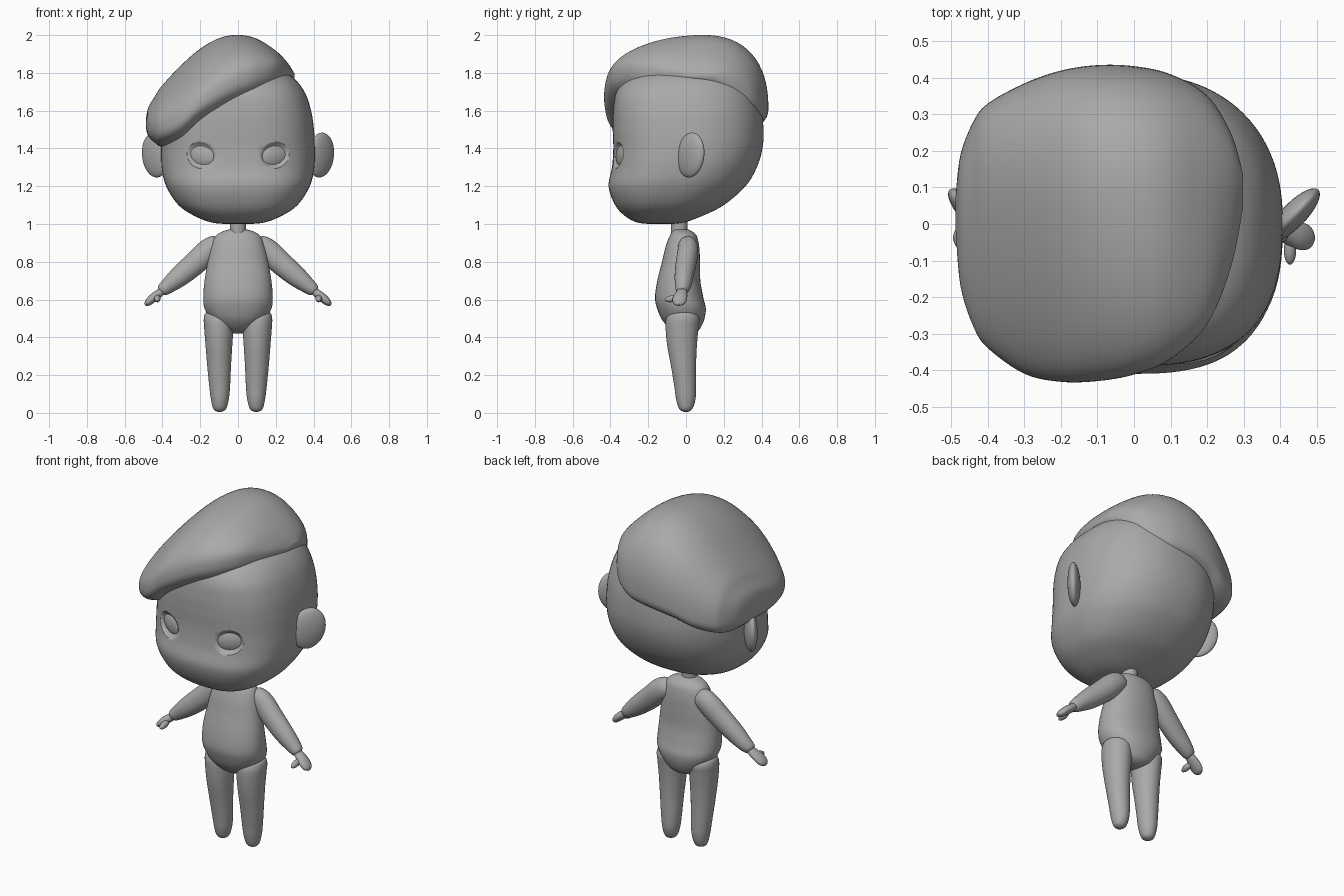
import bpy, bmesh, math
from mathutils import Matrix, Vector

if "Cube" in bpy.data.objects:
    bpy.data.objects.remove(bpy.data.objects["Cube"])

grey = bpy.data.materials.new("plain_grey")
grey.diffuse_color = (0.4, 0.4, 0.4, 1)
grey.use_nodes = True
grey.node_tree.nodes["Principled BSDF"].inputs["Base Color"].default_value = grey.diffuse_color


def spline(rows, sub):
    """Smooth the station rows with a Catmull-Rom curve."""
    out = []
    for i in range(len(rows) - 1):
        p0, p1 = rows[max(i - 1, 0)], rows[i]
        p2, p3 = rows[i + 1], rows[min(i + 2, len(rows) - 1)]
        for k in range(sub):
            t = k / sub
            out.append([0.5 * (2 * b + (c - a) * t + (2 * a - 5 * b + 4 * c - d) * t * t
                               + (3 * b - a - 3 * c + d) * t ** 3)
                        for a, b, c, d in zip(p0, p1, p2, p3)])
    out.append(list(rows[-1]))
    return out


def unit_ring(n, front=2.0, back=2.0):
    """Superellipse points; front is the exponent for the negative second axis."""
    pts = []
    for k in range(n):
        a = 2 * math.pi * k / n
        c, s = math.cos(a), math.sin(a)
        e = front if s < 0 else back
        r = (abs(c) ** e + abs(s) ** e) ** (-1 / e)
        pts.append((c * r, s * r))
    return pts


def finish(name, bm):
    bmesh.ops.recalc_face_normals(bm, faces=bm.faces)
    me = bpy.data.meshes.new(name)
    bm.to_mesh(me)
    bm.free()
    me.materials.append(grey)
    ob = bpy.data.objects.new(name, me)
    bpy.context.collection.objects.link(ob)
    return ob


def smooth(ob, angle=50):
    bpy.ops.object.select_all(action='DESELECT')
    ob.select_set(True)
    bpy.context.view_layer.objects.active = ob
    bpy.ops.object.shade_smooth_by_angle(angle=math.radians(angle))


def loft(name, rows, place, ring, sub=5):
    """Bridge rings placed along the smoothed stations and close both ends."""
    bm = bmesh.new()
    loops = [[bm.verts.new(place(row, u, v)) for u, v in ring] for row in spline(rows, sub)]
    n = len(ring)
    for a, b in zip(loops, loops[1:]):
        for k in range(n):
            bm.faces.new((a[k], a[(k + 1) % n], b[(k + 1) % n], b[k]))
    for end in (loops[0], loops[-1]):
        mid = bm.verts.new(sum((v.co for v in end), Vector()) / n)
        for k in range(n):
            bm.faces.new((end[k], end[(k + 1) % n], mid))
    return finish(name, bm)


def ellipsoid(name, loc, radii, rot):
    bm = bmesh.new()
    bmesh.ops.create_uvsphere(bm, u_segments=40, v_segments=24, radius=1)
    bmesh.ops.transform(bm, verts=bm.verts,
                        matrix=Matrix.Translation(loc) @ rot @ Matrix.Diagonal((*radii, 1)))
    return finish(name, bm)


# Upright parts use stations: centre x, half width, front y, back y, height
def upright(row, u, v):
    cx, hw, yf, yb, z = row
    return (cx + u * hw, (yf + yb) / 2 + v * (yb - yf) / 2, z)


# Head
head = loft("head", [
    (0, .03, -.16, -.10, 1.0), (0, .13, -.25, -.02, 1.006), (0, .225, -.32, .08, 1.04),
    (0, .315, -.375, .20, 1.10), (0, .380, -.410, .315, 1.20), (0, .404, -.392, .375, 1.30),
    (0, .407, -.385, .405, 1.40), (0, .402, -.388, .41, 1.50), (0, .387, -.386, .40, 1.60),
    (0, .352, -.368, .37, 1.70), (0, .285, -.30, .31, 1.78), (0, .17, -.18, .2, 1.835),
    (0, .03, -.02, .05, 1.85)], upright, unit_ring(96, 2.7, 2.25), 6)

# Eye sockets cut into the face, with slightly domed eyes inside
for s, side in ((1, "left"), (-1, "right")):
    tilt = Matrix.Rotation(s * math.radians(24), 4, 'Z') @ Matrix.Rotation(-s * math.radians(12), 4, 'Y')
    cutter = ellipsoid("socket_cutter", (s * .197, -.392, 1.365), (.104, .055, .077), tilt)
    mod = head.modifiers.new("socket", 'BOOLEAN')
    mod.operation, mod.object, mod.solver = 'DIFFERENCE', cutter, 'EXACT'
    bpy.context.view_layer.objects.active = head
    bpy.ops.object.modifier_apply(modifier=mod.name)
    bpy.data.objects.remove(cutter)
    smooth(ellipsoid("eye_" + side, (s * .192, -.325, 1.363), (.092, .032, .066), tilt))
smooth(head)


# Swept hair cap: stations run across x with front y, back y, mid height, rise, drop, slope
def hair_point(row, u, v):
    x, yf, yb, zc, up, down, slope = row
    z = zc - slope * u + (up * (1 + .35 * u) * v if v > 0 else down * v)
    return (x, (yf + yb) / 2 + u * (yb - yf) / 2, z)


smooth(loft("hair", [
    (-.488, -.02, .08, 1.53, .02, .02, 0), (-.475, -.17, .19, 1.525, .085, .06, 0),
    (-.44, -.28, .28, 1.52, .145, .09, 0), (-.4, -.34, .33, 1.525, .195, .115, 0),
    (-.3, -.41, .385, 1.56, .265, .13, .01), (-.2, -.432, .42, 1.62, .295, .13, .03),
    (-.1, -.43, .435, 1.66, .315, .13, .05), (0, -.412, .432, 1.69, .307, .13, .07),
    (.1, -.37, .41, 1.71, .27, .12, .08), (.2, -.275, .352, 1.745, .172, .10, .07),
    (.265, -.12, .25, 1.775, .075, .05, .03), (.298, .04, .14, 1.785, .012, .012, 0)],
    hair_point, unit_ring(80, 2.8, 2.3), 6))

# Neck and torso
smooth(loft("neck", [(0, .042, -.08, .008, .92), (0, .042, -.08, .008, .97),
                     (0, .042, -.08, .008, 1.04)], upright, unit_ring(32)))
smooth(loft("torso", [
    (0, .03, -.02, .04, .42), (0, .085, -.075, .07, .44), (0, .14, -.125, .095, .49),
    (0, .176, -.152, .105, .55), (0, .184, -.164, .092, .61), (0, .177, -.152, .076, .70),
    (0, .160, -.127, .074, .80), (0, .142, -.108, .07, .88), (0, .115, -.085, .055, .94),
    (0, .06, -.065, .02, .968), (0, .02, -.04, 0, .972)], upright, unit_ring(48, 2.2, 2.2)))


# Limb rings across a slanted arm: x, y, z, in-plane radius, depth radius
def slanted(side):
    return lambda r, u, v: (side * (r[0] + .66 * u * r[3]), r[1] + v * r[4], r[2] + .75 * u * r[3])


for s, side in ((1, "left"), (-1, "right")):
    # Leg with rounded foot
    smooth(loft("leg_" + side, [
        (s * .097, .008, -.01, .01, .005), (s * .097, .033, -.035, .033, .02),
        (s * .096, .047, -.052, .05, .07), (s * .097, .055, -.062, .053, .14),
        (s * .1, .063, -.08, .053, .25), (s * .101, .071, -.1, .058, .36),
        (s * .102, .077, -.108, .066, .45), (s * .104, .077, -.104, .07, .50),
        (s * .108, .062, -.08, .05, .53), (s * .11, .02, -.03, .01, .54)],
        upright, unit_ring(40)))
    # Arm
    smooth(loft("arm_" + side, [
        (.085, .01, .915, .02, .015), (.11, .01, .893, .055, .047), (.16, .01, .855, .064, .055),
        (.23, 0, .79, .062, .055), (.31, -.01, .722, .055, .05), (.37, -.015, .673, .042, .042),
        (.403, -.02, .647, .031, .031), (.41, -.02, .642, .012, .012)],
        slanted(s), unit_ring(32)))
    # Hand and thumb
    smooth(loft("hand_" + side, [
        (.385, -.02, .66, .018, .02), (.415, -.024, .635, .022, .030),
        (.45, -.032, .608, .023, .038), (.478, -.036, .583, .018, .032),
        (.492, -.038, .571, .006, .01)], slanted(s), unit_ring(28)))
    smooth(ellipsoid("thumb_" + side, (s * .427, -.072, .605), (.017, .040, .018),
                     Matrix.Rotation(math.radians(12), 4, 'X')))
    # Ear flaring outwards to the back
    smooth(ellipsoid("ear_" + side, (s * .438, .025, 1.365), (.094, .034, .12),
                     Matrix.Rotation(s * math.radians(46), 4, 'Z')
                     @ Matrix.Rotation(s * math.radians(14), 4, 'Y')))
